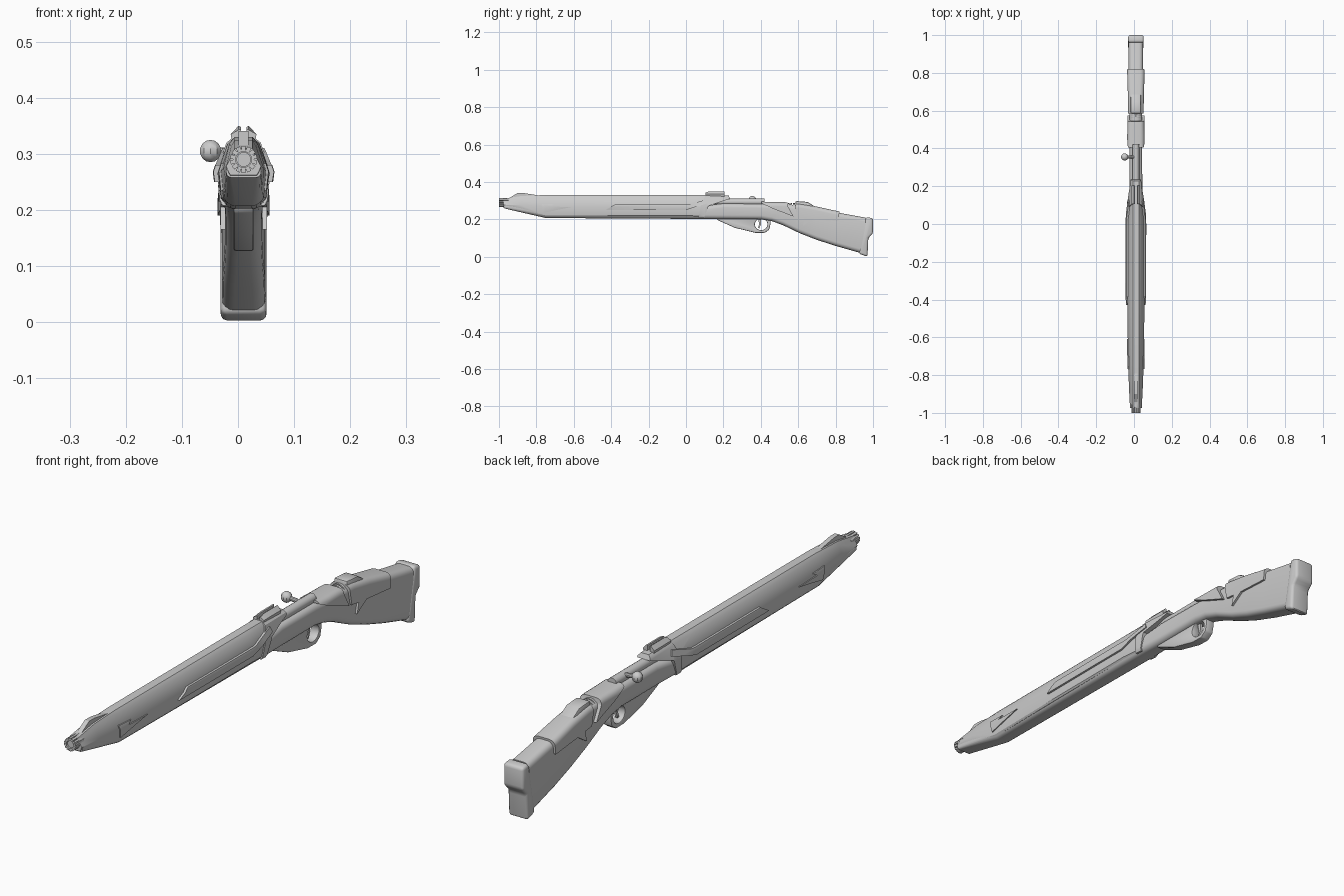
import bpy, bmesh, math
from mathutils import Matrix, Vector

if "Cube" in bpy.data.objects:
    bpy.data.objects.remove(bpy.data.objects["Cube"])

CX = 0.01  # centre line of the rifle (the bolt handle sticks out to -x)


def finish(name, bm, angle=30):
    bmesh.ops.remove_doubles(bm, verts=bm.verts, dist=1e-6)
    bmesh.ops.recalc_face_normals(bm, faces=bm.faces)
    me = bpy.data.meshes.new(name)
    bm.to_mesh(me)
    bm.free()
    me.shade_smooth()
    me.set_sharp_from_angle(angle=math.radians(angle))
    ob = bpy.data.objects.new(name, me)
    bpy.context.collection.objects.link(ob)
    return ob


def loft(name, rings, angle=30):
    """Skin closed rings of (x, y, z) points and cap both ends."""
    bm = bmesh.new()
    vs = [[bm.verts.new((p[0] + CX, p[1], p[2])) for p in r] for r in rings]
    n = len(vs[0])
    for a, b in zip(vs, vs[1:]):
        for i in range(n):
            bm.faces.new((a[i], a[(i + 1) % n], b[(i + 1) % n], b[i]))
    bm.faces.new(vs[0])
    bm.faces.new(vs[-1])
    return finish(name, bm, angle)


def side_prism(name, poly, x0, x1):
    return loft(name, [[(x, y, z) for y, z in poly] for x in (x0, x1)])


def bake(ob, angle=30):
    dg = bpy.context.evaluated_depsgraph_get()
    me = bpy.data.meshes.new_from_object(ob.evaluated_get(dg))
    ob.modifiers.clear()
    ob.data = me
    me.shade_smooth()
    me.set_sharp_from_angle(angle=math.radians(angle))
    return ob


def boolean(ob, cutter, op):
    m = ob.modifiers.new("cut", 'BOOLEAN')
    m.operation, m.solver, m.object = op, 'EXACT', cutter
    bake(ob)
    bpy.data.objects.remove(cutter)
    return ob


def clip(ob, poly):
    """Keep only the part of ob inside a side-view outline."""
    return boolean(ob, side_prism("cutter", poly, -0.2, 0.2), 'INTERSECT')


def bevel(ob, w, seg=2):
    m = ob.modifiers.new("bevel", 'BEVEL')
    m.width, m.segments, m.limit_method = w, seg, 'ANGLE'
    return bake(ob)


def cylinder(name, a, b, r, seg=16):
    bm = bmesh.new()
    a, b = Vector(a), Vector(b)
    d = b - a
    mat = Matrix.Translation((a + b) / 2) @ d.to_track_quat('Z', 'Y').to_matrix().to_4x4()
    bmesh.ops.create_cone(bm, cap_ends=True, segments=seg, radius1=r, radius2=r,
                          depth=d.length, matrix=mat)
    return finish(name, bm)


# Wooden stock: y, bottom, top, half width
STOCK = [(-0.97, 0.258, 0.28, 0.031), (-0.75, 0.207, 0.272, 0.036), (0.1, 0.202, 0.272, 0.038),
         (0.2, 0.201, 0.285, 0.034), (0.4, 0.2, 0.283, 0.033), (0.46, 0.19, 0.28, 0.034),
         (0.52, 0.168, 0.28, 0.033), (0.61, 0.125, 0.275, 0.033), (0.7, 0.09, 0.26, 0.035),
         (0.8, 0.058, 0.238, 0.038), (0.96, 0.012, 0.209, 0.039)]


def stock(name, d=0.0):
    rings = []
    for y, zb, zt, hw in STOCK:
        zb, zt, hw = zb - d, zt + d, hw + d
        r = min(0.022, (zt - zb) * 0.4)
        ring = []
        for k, (sx, sz) in enumerate([(1, 1), (-1, 1), (-1, -1), (1, -1)]):
            for i in range(5):
                t = math.radians(90 * k + 22.5 * i)
                cz = zt - r if sz > 0 else zb + r
                ring.append((sx * (hw - r) + r * math.cos(t), y, cz + r * math.sin(t)))
        rings.append(ring)
    return loft(name, rings)


stock("stock")

# Faceted barrel shroud: y, top, shoulder z, edge z, bottom, half width
SHROUD = [(-0.975, 0.31, 0.30, 0.278, 0.262, 0.031), (-0.88, 0.325, 0.313, 0.275, 0.243, 0.036),
          (-0.75, 0.33, 0.318, 0.268, 0.215, 0.041), (-0.4, 0.33, 0.318, 0.268, 0.215, 0.046),
          (0.0, 0.33, 0.318, 0.268, 0.215, 0.047), (0.1, 0.33, 0.318, 0.268, 0.21, 0.043),
          (0.25, 0.325, 0.315, 0.27, 0.21, 0.033)]


def shroud(name, d=0.0):
    rings = []
    for y, zt, zs, ze, zb, hw in SHROUD:
        half = [(0.016, zt + d * .5), (hw * 0.62 + d, zs + d * .5), (hw + d, ze),
                (hw * 0.87 + d, zb + 0.006), (hw * 0.75 + d, zb - d)]
        full = half + [(-x, z) for x, z in reversed(half)]
        rings.append([(x, y, z) for x, z in full])
    return loft(name, rings, 12)


clip(shroud("barrel_shroud"), [(-1.1, 0.1), (0.08, 0.1), (0.1, 0.27), (0.21, 0.31),
                               (0.21, 0.4), (-1.1, 0.4)])

# Raised armour plates on the shroud
clip(shroud("shroud_side_panel", 0.008),
     [(-0.43, 0.25), (-0.38, 0.28), (0.02, 0.28), (0.12, 0.31), (0.13, 0.29), (0.08, 0.275),
      (0.0, 0.25)])
clip(shroud("front_chevron_plate", 0.004),
     [(-0.77, 0.283), (-0.70, 0.28), (-0.72, 0.268), (-0.61, 0.266), (-0.69, 0.25), (-0.76, 0.235)])
clip(shroud("slanted_strap", 0.004),
     [(0.12, 0.36), (0.215, 0.36), (0.235, 0.31), (0.12, 0.272), (0.09, 0.19), (0.065, 0.19),
      (0.08, 0.28)])

# Metal plates wrapping the wrist and cheek
clip(stock("wrist_collar", 0.012),
     [(0.405, 0.33), (0.54, 0.33), (0.545, 0.27), (0.575, 0.215), (0.47, 0.255), (0.405, 0.285)])
clip(stock("cheek_plate", 0.008),
     [(0.585, 0.26), (0.585, 0.33), (0.83, 0.33), (0.815, 0.19), (0.68, 0.2), (0.625, 0.165),
      (0.635, 0.205), (0.595, 0.21)])
bevel(side_prism("cheek_rest", [(0.585, 0.26), (0.585, 0.298), (0.65, 0.293), (0.69, 0.268),
                                (0.80, 0.246), (0.80, 0.22)], -0.028, 0.028), 0.008)

# Ribbed wrist joint between the two plates
for i in range(3):
    cylinder(f"wrist_rib_{i}", (CX, 0.545 + i * 0.014, 0.255), (CX, 0.554 + i * 0.014, 0.255), 0.031)

# Butt pad with stepped rear face
bevel(side_prism("butt_pad", [(0.962, 0.212), (1.0, 0.206), (1.0, 0.125), (0.975, 0.1),
                              (0.97, 0.0), (0.925, 0.016)], -0.041, 0.041), 0.011, 3)

# Trigger guard with magazine floor
guard = side_prism("trigger_guard", [(0.16, 0.21), (0.17, 0.195), (0.26, 0.155), (0.37, 0.128),
                                     (0.42, 0.127), (0.445, 0.145), (0.452, 0.175), (0.452, 0.21)],
                   -0.018, 0.018)
hole = side_prism("hole", [(0.402 + 0.034 * math.cos(i * math.pi / 8),
                            0.173 + 0.031 * math.sin(i * math.pi / 8)) for i in range(16)], -0.1, 0.1)
boolean(guard, hole, 'DIFFERENCE')
bevel(guard, 0.004)
side_prism("trigger", [(0.385, 0.205), (0.40, 0.205), (0.402, 0.175), (0.392, 0.152),
                       (0.386, 0.155), (0.391, 0.175)], -0.005, 0.005)

# Bolt, handle and knob
cylinder("bolt", (CX, 0.15, 0.293), (CX, 0.42, 0.293), 0.018)
cylinder("bolt_handle", (CX, 0.355, 0.3), (-0.045, 0.355, 0.305), 0.008, 10)
bm = bmesh.new()
bmesh.ops.create_uvsphere(bm, u_segments=10, v_segments=7, radius=0.02,
                          matrix=Matrix.Translation((-0.049, 0.355, 0.305)))
finish("bolt_knob", bm)

# Rear sight blades and front sight fin
for s, side in ((1, "right"), (-1, "left")):
    sec = [(0.005, 0.322), (0.005, 0.348), (0.009, 0.35), (0.023, 0.335), (0.02, 0.318)]
    loft(f"rear_sight_{side}", [[(s * x, y, z if y > 0.12 else min(z, 0.343)) for x, z in sec]
                                for y in (0.105, 0.125, 0.205)])
side_prism("front_sight", [(-0.96, 0.305), (-0.9, 0.341), (-0.87, 0.341), (-0.79, 0.328),
                           (-0.79, 0.31)], -0.009, 0.009)

# Muzzle core with a ring of teeth
cylinder("muzzle_core", (CX, -0.985, 0.29), (CX, -0.9, 0.29), 0.019)
cylinder("muzzle_bore", (CX, -0.995, 0.29), (CX, -0.9, 0.29), 0.013)
bm = bmesh.new()
for i in range(14):
    rot = Matrix.Rotation(i * math.tau / 14, 4, 'Y')
    bmesh.ops.create_cube(bm, size=1, matrix=Matrix.Translation((CX, -0.975, 0.29)) @ rot
                          @ Matrix.Translation((0, 0, 0.019))
                          @ Matrix.Diagonal((0.0075, 0.05, 0.01, 1)))
finish("muzzle_teeth", bm)
